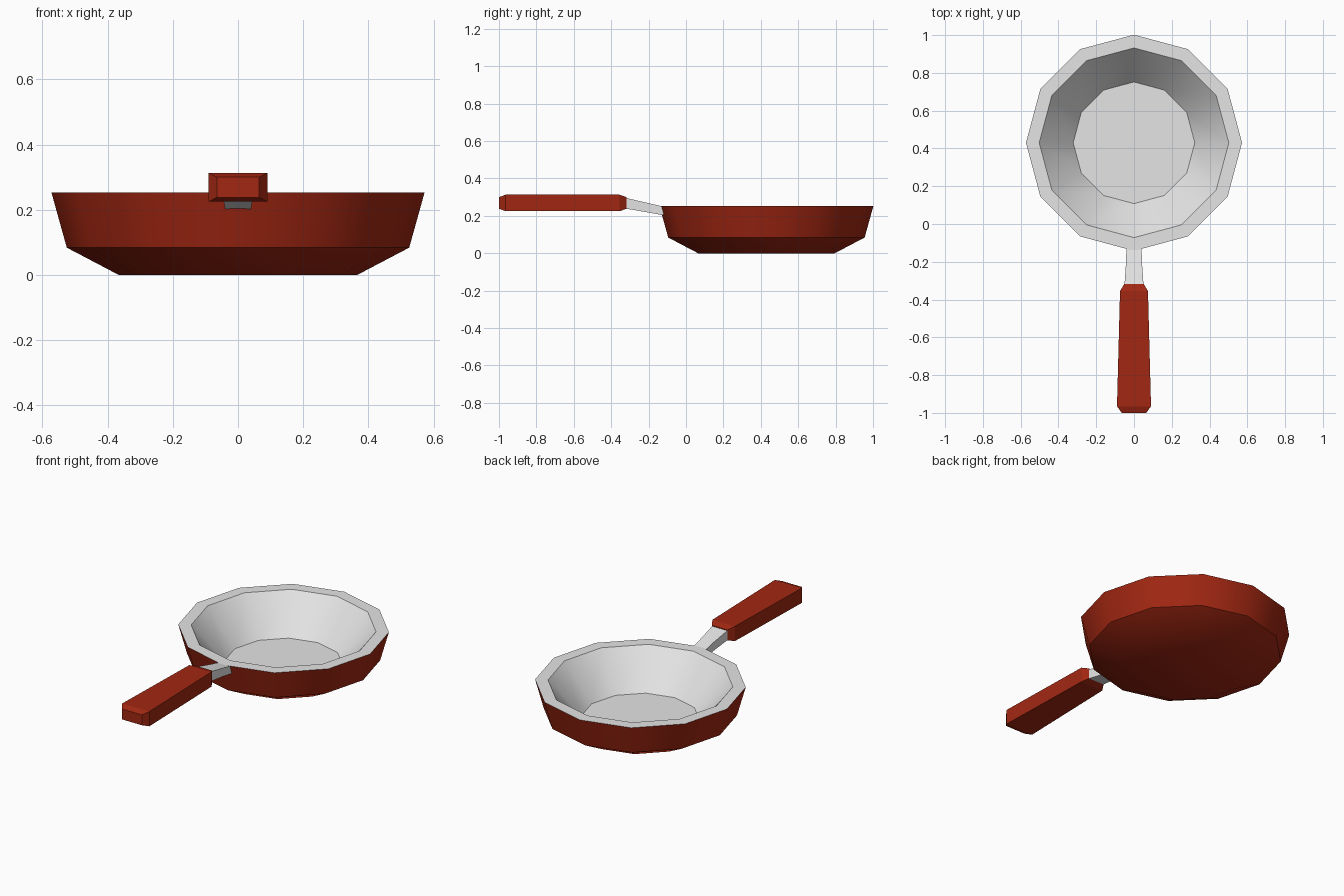
import bpy, bmesh, math

cube = bpy.data.objects.get("Cube")
if cube:
    bpy.data.objects.remove(cube)


def make_material(name, rgb):
    mat = bpy.data.materials.new(name)
    mat.use_nodes = True
    mat.diffuse_color = (*rgb, 1)
    mat.node_tree.nodes["Principled BSDF"].inputs["Base Color"].default_value = (*rgb, 1)
    return mat


red = make_material("red_enamel", (0.36, 0.02, 0.006))
metal = make_material("light_metal", (0.78, 0.78, 0.78))


def loft(name, rings, materials, index_of=lambda i: 0):
    """Skin a list of vertex rings, close both ends, colour each band."""
    bm = bmesh.new()
    loops = [[bm.verts.new(p) for p in ring] for ring in rings]
    n = len(loops[0])
    for i, (a, b) in enumerate(zip(loops, loops[1:])):
        for j in range(n):
            k = (j + 1) % n
            bm.faces.new((a[j], a[k], b[k], b[j])).material_index = index_of(i)
    bm.faces.new(loops[0][::-1]).material_index = index_of(0)
    bm.faces.new(loops[-1]).material_index = index_of(len(rings) - 2)
    bmesh.ops.recalc_face_normals(bm, faces=bm.faces)
    mesh = bpy.data.meshes.new(name)
    bm.to_mesh(mesh)
    bm.free()
    for mat in materials:
        mesh.materials.append(mat)
    obj = bpy.data.objects.new(name, mesh)
    bpy.context.collection.objects.link(obj)
    return obj


def circle(radius, z, sides=12):
    turn = math.tau / sides
    return [(radius * math.cos(i * turn), radius * math.sin(i * turn), z)
            for i in range(sides)]


def rectangle(y, half_width, low, high):
    return [(-half_width, y, low), (half_width, y, low),
            (half_width, y, high), (-half_width, y, high)]


# Pan body: outer wall, rim, inner wall and floor in one profile
profile = [(0.365, 0), (0.525, 0.084), (0.572, 0.253), (0.502, 0.253), (0.322, 0.045)]
pan = loft("pan_body", [circle(r, z) for r, z in profile], [red, metal],
           lambda band: 0 if band < 2 else 1)
pan.location.y = 0.43
bpy.context.view_layer.objects.active = pan
pan.select_set(True)
bpy.ops.object.shade_smooth_by_angle(angle=math.radians(32))

# Metal neck sloping from the rim up to the handle
neck = [(-0.12, 0.04, 0.203, 0.249), (-0.2, 0.042, 0.218, 0.268), (-0.33, 0.051, 0.24, 0.298)]
loft("handle_neck", [rectangle(*s) for s in neck], [metal])

# Tapered grip with chamfered ends
grip = [(-1.0, 0.065, 0.238, 0.3), (-0.965, 0.09, 0.225, 0.313),
        (-0.355, 0.074, 0.225, 0.313), (-0.318, 0.052, 0.238, 0.3)]
loft("handle_grip", [rectangle(*s) for s in grip], [red])
